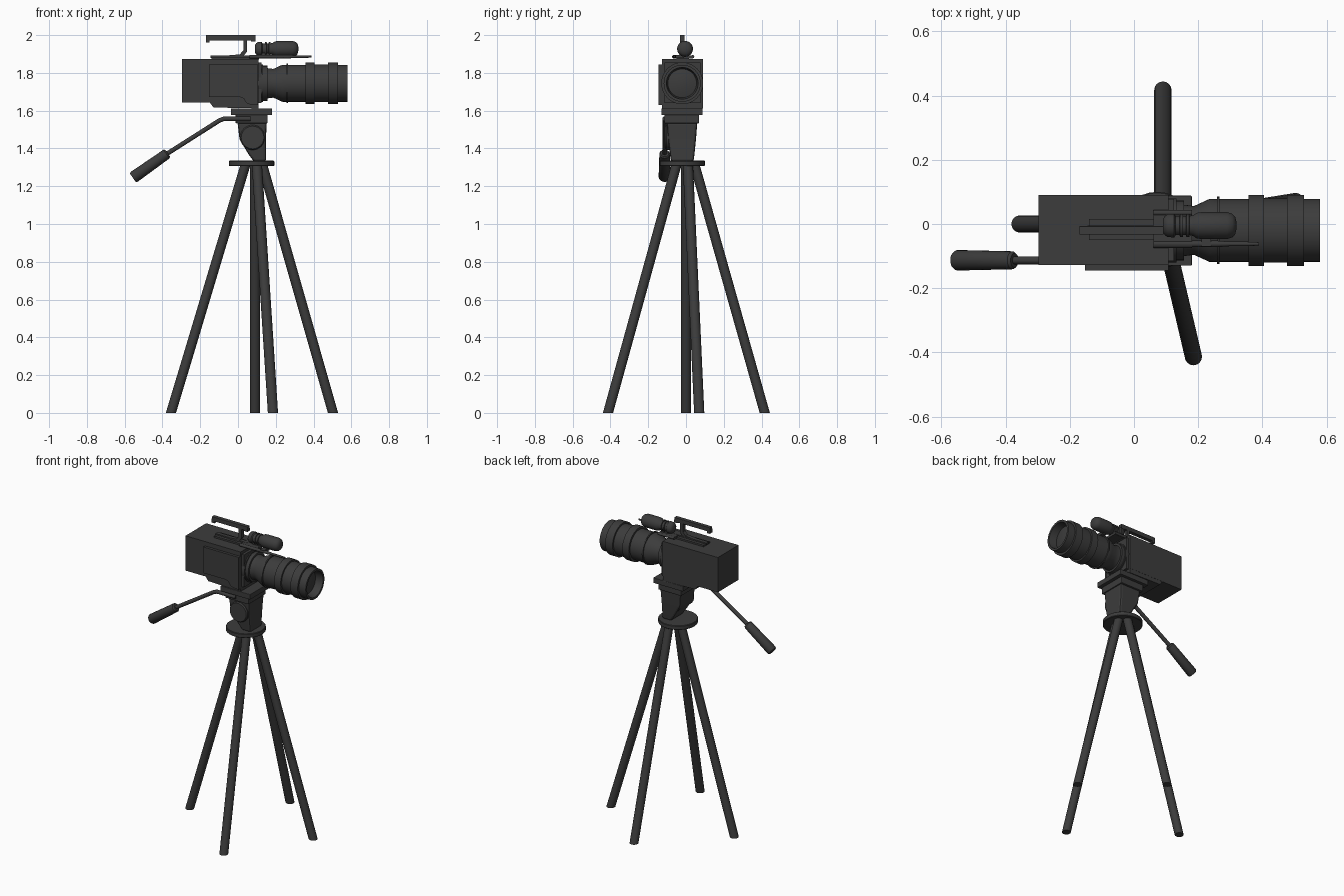
import bpy, bmesh, math
from mathutils import Vector

dark = bpy.data.materials.new("dark_grey")
dark.diffuse_color = (0.045, 0.045, 0.045, 1)


def finish(name, bm, smooth=False, bevel=0):
    bmesh.ops.recalc_face_normals(bm, faces=bm.faces)
    me = bpy.data.meshes.new(name)
    bm.to_mesh(me)
    bm.free()
    ob = bpy.data.objects.new(name, me)
    bpy.context.collection.objects.link(ob)
    me.materials.append(dark)
    if bevel:
        m = ob.modifiers.new("bevel", 'BEVEL')
        m.width, m.segments = bevel, 2
    if smooth:
        bpy.ops.object.select_all(action='DESELECT')
        bpy.context.view_layer.objects.active = ob
        ob.select_set(True)
        bpy.ops.object.shade_smooth_by_angle(angle=math.radians(35))
    return ob


def box(name, x, y, z, bevel=0):
    bm = bmesh.new()
    bmesh.ops.create_cube(bm, size=1)
    for v in bm.verts:
        v.co = [(r[0] + r[1]) / 2 + c * (r[1] - r[0]) for r, c in zip((x, y, z), v.co)]
    return finish(name, bm, bevel=bevel)


def loft(bm, rings):
    """Bridge successive vertex rings and cap both ends."""
    rs = [[bm.verts.new(p) for p in r] for r in rings]
    n = len(rs[0])
    for a, b in zip(rs, rs[1:]):
        for i in range(n):
            bm.faces.new((a[i], a[(i + 1) % n], b[(i + 1) % n], b[i]))
    bm.faces.new(rs[0])
    bm.faces.new(rs[-1])


def turned(name, start, axis, profile, n=32):
    """Lathe (distance, radius) pairs around an axis."""
    axis = Vector(axis).normalized()
    u = axis.orthogonal().normalized()
    w = axis.cross(u)
    bm = bmesh.new()
    loft(bm, [[Vector(start) + axis * d + (u * math.cos(2 * math.pi * i / n) + w * math.sin(2 * math.pi * i / n)) * r
               for i in range(n)] for d, r in profile])
    return finish(name, bm, True)


def plate(name, pts, y0, y1):
    """Extrude an x-z outline along y."""
    bm = bmesh.new()
    loft(bm, [[(x, y, z) for x, z in pts] for y in (y0, y1)])
    return finish(name, bm)


def tube(name, pts, r):
    cu = bpy.data.curves.new(name, 'CURVE')
    cu.dimensions = '3D'
    cu.bevel_depth, cu.bevel_resolution, cu.use_fill_caps = r, 3, True
    sp = cu.splines.new('POLY')
    sp.points.add(len(pts) - 1)
    for p, c in zip(sp.points, pts):
        p.co = (*c, 1)
    cu.materials.append(dark)
    ob = bpy.data.objects.new(name, cu)
    bpy.context.collection.objects.link(ob)


# Tripod legs, cut flat at the ground
legs = [((0.09, 0.045), (0.09, 0.417)), ((0.10, -0.05), (0.185, -0.413)),
        ((0.04, 0.0), (-0.355, 0.0)), ((0.128, 0.01), (0.503, 0.07))]
for k, (top, foot) in enumerate(legs):
    bm = bmesh.new()
    loft(bm, [[(c[0] + 0.027 * math.cos(a * math.pi / 8), c[1] + 0.027 * math.sin(a * math.pi / 8), z)
               for a in range(16)] for c, z in ((foot, 0), (top, 1.315))])
    finish(f"tripod_leg_{k + 1}", bm, True)

# Tripod crown disc
turned("tripod_disc", (0.072, -0.02, 1.307), (0, 0, 1),
       [(0, 0.117), (0.003, 0.12), (0.025, 0.12), (0.028, 0.117)])

# Head: tapering neck, tilt knobs, top plates
bm = bmesh.new()
sections = [(1.33, 0.085, 0.148, -0.08, 0.04), (1.37, 0.055, 0.148, -0.085, 0.045),
            (1.45, 0.008, 0.148, -0.095, 0.053), (1.54, -0.003, 0.152, -0.102, 0.06)]
loft(bm, [[(x0, y0, z), (x1, y0, z), (x1, y1, z), (x0, y1, z)] for z, x0, x1, y0, y1 in sections])
finish("head_neck", bm, bevel=0.012)
turned("tilt_knob", (0.077, 0.04, 1.458), (0, -1, 0),
       [(0, 0.066), (0.142, 0.066), (0.15, 0.06)])
box("head_top", (-0.013, 0.157), (-0.115, 0.07), (1.533, 1.58), 0.005)
box("quick_release_plate", (-0.038, 0.18), (-0.13, 0.088), (1.577, 1.612), 0.003)

# Pan arm and grip
tube("pan_arm", [(0.065, -0.113, 1.557), (-0.075, -0.113, 1.557), (-0.1, -0.113, 1.547), (-0.39, -0.113, 1.363)], 0.0125)
turned("pan_grip", (-0.372, -0.113, 1.375), (-0.187, 0, -0.132),
       [(0, 0.022), (0.008, 0.028), (0.218, 0.032), (0.226, 0.027)], 20)

# Camera body
box("camera_body", (-0.297, 0.108), (-0.127, 0.09), (1.643, 1.874))
plate("body_underside", [(-0.155, 1.65), (-0.13, 1.617), (0.108, 1.612), (0.108, 1.65)], -0.126, 0.089)
plate("side_panel", [(-0.153, 1.845), (-0.153, 1.672), (0.01, 1.672), (0.03, 1.664),
                     (0.045, 1.64), (0.065, 1.632), (0.107, 1.63), (0.107, 1.845)], -0.145, -0.12)
box("top_cover", (-0.14, 0.112), (-0.05, 0.015), (1.87, 1.885))
box("top_ridge", (-0.145, 0.09), (-0.03, -0.005), (1.88, 1.893))
box("front_bezel", (0.1, 0.125), (-0.115, 0.078), (1.64, 1.855))

# Lens with mount rings and a recessed front
turned("lens", (0, -0.02, 1.745), (1, 0, 0), [
    (0.10, 0.1), (0.132, 0.1), (0.132, 0.093), (0.155, 0.093), (0.155, 0.08), (0.187, 0.076),
    (0.235, 0.098), (0.258, 0.098), (0.258, 0.105), (0.266, 0.105), (0.266, 0.098),
    (0.357, 0.098), (0.357, 0.111), (0.405, 0.111), (0.405, 0.1), (0.476, 0.1),
    (0.476, 0.111), (0.53, 0.111), (0.53, 0.098), (0.58, 0.098), (0.58, 0.084),
    (0.53, 0.076), (0.536, 0.05), (0.54, 0.015)], 40)

# Carry handle
box("handle_bar", (-0.17, 0.092), (-0.033, -0.007), (1.972, 2.0), 0.002)
box("handle_rear_tip", (-0.17, -0.15), (-0.033, -0.007), (1.96, 1.985))
box("handle_front_tip", (0.068, 0.092), (-0.033, -0.007), (1.967, 1.985))
plate("handle_post", [(0.028, 1.975), (0.028, 1.92), (0.01, 1.898), (-0.05, 1.893), (-0.05, 1.88),
                      (0.02, 1.88), (0.048, 1.912), (0.048, 1.975)], -0.033, -0.007)

# Viewfinder and its mounting
turned("viewfinder", (0, -0.005, 1.927), (1, 0, 0), [
    (0.09, 0.02), (0.096, 0.03), (0.105, 0.036), (0.125, 0.037), (0.13, 0.03), (0.142, 0.03), (0.143, 0.036),
    (0.152, 0.036), (0.153, 0.03), (0.162, 0.03), (0.163, 0.036), (0.172, 0.036), (0.173, 0.03),
    (0.185, 0.033), (0.195, 0.04), (0.21, 0.042), (0.29, 0.042), (0.306, 0.037), (0.315, 0.028), (0.319, 0.012)], 28)
box("viewfinder_base", (0.06, 0.18), (-0.065, 0.035), (1.876, 1.892))
box("viewfinder_foot", (0.12, 0.17), (-0.025, 0.015), (1.88, 1.905))
for k, y in enumerate((0.035, -0.065)):
    tube(f"mount_rail_{k + 1}", [(0.06, y, 1.886), (0.18, y, 1.886)], 0.009)

# Slim microphone beside the viewfinder
turned("microphone", (0.06, -0.062, 1.886), (1, 0, 0),
       [(0, 0.01), (0.2, 0.01), (0.24, 0.007), (0.29, 0.007), (0.33, 0.005)], 16)
box("microphone_clamp", (0.21, 0.24), (-0.07, -0.01), (1.878, 1.896))
